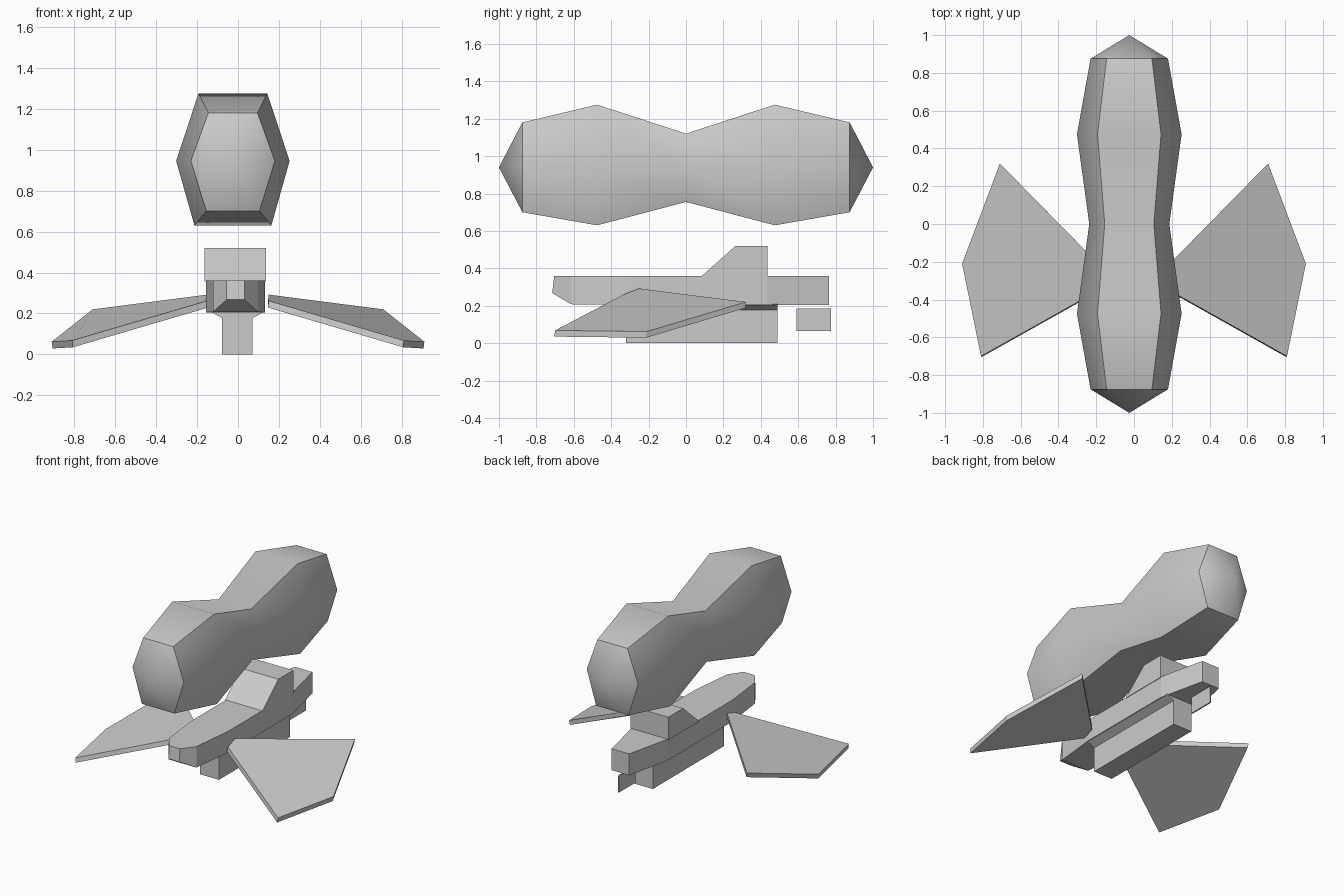
import bpy, bmesh, math

if "Cube" in bpy.data.objects:
    bpy.data.objects.remove(bpy.data.objects["Cube"])


def finish(name, bm, smooth=None):
    bmesh.ops.remove_doubles(bm, verts=bm.verts, dist=0.0005)
    bmesh.ops.recalc_face_normals(bm, faces=bm.faces)
    mesh = bpy.data.meshes.new(name)
    bm.to_mesh(mesh)
    bm.free()
    ob = bpy.data.objects.new(name, mesh)
    bpy.context.collection.objects.link(ob)
    if smooth:
        bpy.ops.object.select_all(action='DESELECT')
        ob.select_set(True)
        bpy.context.view_layer.objects.active = ob
        bpy.ops.object.shade_smooth_by_angle(angle=math.radians(smooth))
    return ob


def loft(name, rings, smooth=None):
    """Bridge equal-sized rings of points and cap both ends."""
    bm = bmesh.new()
    rows = [[bm.verts.new(p) for p in r] for r in rings]
    n = len(rows[0])
    for a, b in zip(rows, rows[1:]):
        for i in range(n):
            j = (i + 1) % n
            bm.faces.new((a[i], a[j], b[j], b[i]))
    bm.faces.new(rows[0])
    bm.faces.new(rows[-1])
    return finish(name, bm, smooth)


# Gas balloon: six-sided sections, mirrored front to back, pointed ends
CX = -0.025
half = [  # y, top z, bottom z, half width at middle, top, bottom
    (0.0, 1.12, 0.755, 0.212, 0.13, 0.14),
    (0.475, 1.275, 0.63, 0.277, 0.168, 0.188),
    (0.875, 1.18, 0.70, 0.205, 0.12, 0.13)]
sections = [(-s[0],) + s[1:] for s in reversed(half[1:])] + half
bm = bmesh.new()
rows = []
for y, zt, zb, m, t, b in sections:
    outline = [(-t, zt), (t, zt), (m, 0.945), (b, zb), (-b, zb), (-m, 0.945)]
    rows.append([bm.verts.new((CX + x, y, z)) for x, z in outline])
for a, b in zip(rows, rows[1:]):
    for i in range(6):
        j = (i + 1) % 6
        bm.faces.new((a[i], a[j], b[j], b[i]))
for row, y in ((rows[0], -1), (rows[-1], 1)):
    tip = bm.verts.new((CX, y, 0.94))
    for i in range(6):
        bm.faces.new((row[i], row[(i + 1) % 6], tip))
finish("balloon", bm, 45)

# Hull: tapered deck with an undercut bow
BX = -0.012
hull = [  # y at top, y at bottom, half width, bottom z
    (-0.705, -0.715, 0.043, 0.268),
    (-0.615, -0.615, 0.110, 0.208),
    (-0.30, -0.30, 0.145, 0.205),
    (0.435, 0.435, 0.145, 0.205),
    (0.765, 0.765, 0.070, 0.205)]
loft("hull", [[(BX - w, yt, 0.36), (BX + w, yt, 0.36),
               (BX + w, yb, zb), (BX - w, yb, zb)] for yt, yb, w, zb in hull])

# Cabin with a sloped front
cabin = [(0.08, 0.355), (0.265, 0.52), (0.435, 0.52), (0.435, 0.355)]
loft("cabin", [[(x, y, z) for y, z in cabin] for x in (-0.163, 0.137)])

# Keel flaring out to meet the hull
keel = [(-0.075, 0), (0.075, 0), (0.075, 0.178), (0.13, 0.208),
        (-0.13, 0.208), (-0.075, 0.178)]
loft("keel", [[(x - 0.003, y, z) for x, z in keel] for y in (-0.32, 0.49)])

# Rudder plate hanging behind the keel
rudder = [(0.59, 0.065), (0.775, 0.065), (0.775, 0.185), (0.59, 0.185)]
loft("rudder", [[(x, y, z) for y, z in rudder] for x in (-0.008, 0.002)])

# Kite-shaped wings, one per side
wing_top = [(0.15, -0.25, 0.292), (0.71, 0.32, 0.22),
            (0.91, -0.21, 0.062), (0.81, -0.70, 0.068), (0.15, -0.33, 0.262)]
for name, side in (("right_wing", 1), ("left_wing", -1)):
    loft(name, [[(side * (x - dx), y - dx, z - dz) for x, y, z in wing_top]
                for dx, dz in ((0, 0), (0.004, 0.033))])
